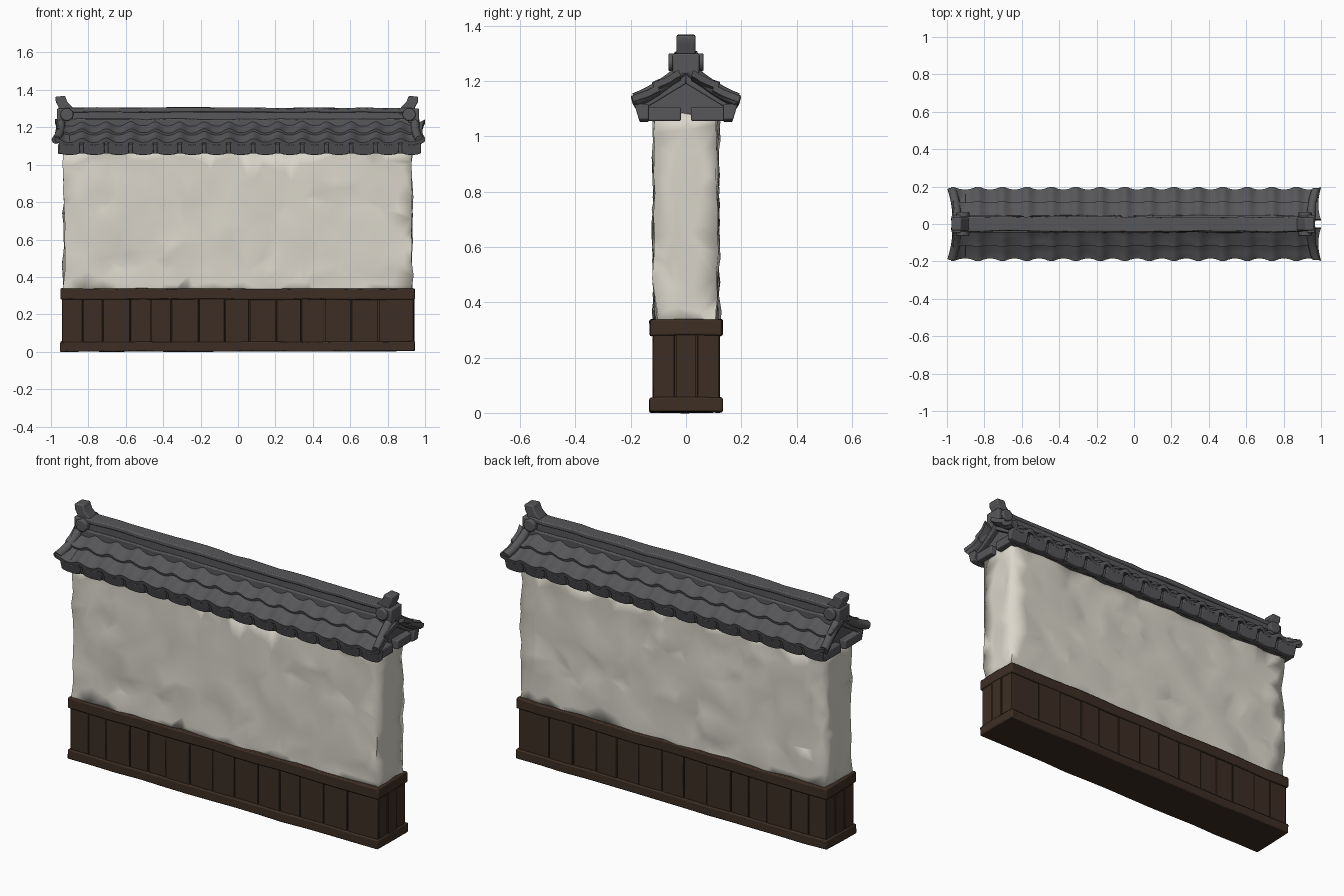
import bpy, bmesh, math, random
from mathutils import Vector, noise

if "Cube" in bpy.data.objects:
    bpy.data.objects.remove(bpy.data.objects["Cube"])

random.seed(4)
PITCH, X0, X1 = 0.131, -0.968, 0.985   # tile pitch, roof ends


def mat(name, rgb):
    m = bpy.data.materials.new(name)
    m.diffuse_color = (*rgb, 1)
    m.use_nodes = True
    m.node_tree.nodes["Principled BSDF"].inputs["Base Color"].default_value = m.diffuse_color
    return m


PLASTER = mat("plaster", (0.70, 0.67, 0.59))
WOOD = mat("dark_wood", (0.046, 0.027, 0.017))
TILE = mat("grey_tile", (0.095, 0.095, 0.102))


def finish(bm, name, material, angle=40, bevel=0):
    bmesh.ops.recalc_face_normals(bm, faces=bm.faces)
    me = bpy.data.meshes.new(name)
    bm.to_mesh(me)
    bm.free()
    me.materials.append(material)
    for p in me.polygons:
        p.use_smooth = True
    me.set_sharp_from_angle(angle=math.radians(angle))
    ob = bpy.data.objects.new(name, me)
    bpy.context.collection.objects.link(ob)
    if bevel:
        b = ob.modifiers.new("bevel", 'BEVEL')
        b.width, b.segments, b.limit_method = bevel, 2, 'ANGLE'
        b.angle_limit = math.radians(50)
    return ob


def add_box(bm, lo, hi):
    vs = bmesh.ops.create_cube(bm, size=1)["verts"]
    for v in vs:
        v.co = Vector([(a + b) / 2 + c * (b - a) for a, b, c in zip(lo, hi, v.co)])
    return vs


def slice_up(bm, lo, hi, step):
    for ax in range(3):
        n = max(1, round((hi[ax] - lo[ax]) / step))
        for i in range(1, n):
            co, no = Vector((0, 0, 0)), Vector((0, 0, 0))
            co[ax], no[ax] = lo[ax] + (hi[ax] - lo[ax]) * i / n, 1
            bmesh.ops.bisect_plane(bm, geom=bm.verts[:] + bm.edges[:] + bm.faces[:],
                                   plane_co=co, plane_no=no)


def roughen(bm, amp, freq):
    for v in bm.verts:
        v.co += amp * noise.noise_vector(v.co * freq)


def rough_box(name, lo, hi, material, step, amp, freq, bevel=0):
    bm = bmesh.new()
    add_box(bm, lo, hi)
    slice_up(bm, lo, hi, step)
    roughen(bm, amp, freq)
    return finish(bm, name, material, 40, bevel)


def add_prism(bm, pts, axis, a, b):
    """Extrude a 2D outline along x ('x': pts are y,z) or y ('y': pts are x,z)."""
    def put(p, t):
        return bm.verts.new((t, p[0], p[1]) if axis == 'x' else (p[0], t, p[1]))
    A, B = [put(p, a) for p in pts], [put(p, b) for p in pts]
    bm.faces.new(A)
    bm.faces.new(B[::-1])
    for i in range(len(pts)):
        j = (i + 1) % len(pts)
        bm.faces.new((A[i], B[i], B[j], A[j]))


# Lumpy plaster wall
wall = rough_box("plaster_wall", (-0.93, -0.113, 0.32), (0.93, 0.113, 1.08),
                 PLASTER, 0.04, 0.017, 9)
d = wall.modifiers.new("chisel", 'DECIMATE')
d.ratio = 0.3

# Wooden base: core, planks on all four sides, rails
bm = bmesh.new()
add_box(bm, (-0.93, -0.108, 0.005), (0.93, 0.108, 0.31))
finish(bm, "base_core", WOOD)
bm = bmesh.new()
x = -0.942
while x < 0.93:
    w = random.uniform(0.10, 0.15)
    e = 0.94 if x + w > 0.88 else x + w
    for s in (-1, 1):
        out = s * random.uniform(0.117, 0.123)
        add_box(bm, (x + 0.002, min(out, s * 0.1), 0.03), (e - 0.002, max(out, s * 0.1), 0.30))
    x = e
for s in (-1, 1):
    for i in range(3):
        out = s * random.uniform(0.938, 0.944)
        y = -0.117 + i * 0.078
        add_box(bm, (min(out, s * 0.9), y + 0.002, 0.03), (max(out, s * 0.9), y + 0.076, 0.30))
finish(bm, "base_planks", WOOD, bevel=0.003)
rough_box("bottom_rail", (-0.95, -0.131, 0.002), (0.945, 0.131, 0.054), WOOD, 0.15, 0.006, 5, 0.006)
rough_box("top_rail", (-0.95, -0.131, 0.28), (0.945, 0.131, 0.338), WOOD, 0.15, 0.006, 5, 0.006)

# Roof body under the tiles, with recessed gable ends
bm = bmesh.new()
add_prism(bm, [(0, 1.215), (0.09, 1.155), (0.172, 1.11), (0.160, 1.06),
               (-0.160, 1.06), (-0.172, 1.11), (-0.09, 1.155)], 'x', -0.925, 0.925)
finish(bm, "roof_body", TILE, 30)


def slope(t):
    """Roof line from ridge (t=0) to eave (t=1): y, z."""
    return 0.025 + 0.16 * t, 1.222 - 0.135 * t + 0.032 * t * t


# Wavy tile courses on both slopes
COURSES = [(0.0, 0.56, 0.014), (0.48, 1.0, 0.0)]
NX, NT = 150, 5
for s, side in ((-1, "front"), (1, "back")):
    for k, (t0, t1, lift) in enumerate(COURSES):
        bm = bmesh.new()
        rows = []
        for j in range(NT + 1):
            f = j / NT
            t, row = t0 + (t1 - t0) * f, []
            for i in range(NX + 1):
                x = X0 + (X1 - X0) * i / NX
                ph = (x + 0.966) / PITCH
                roll = (0.5 + 0.5 * math.cos(2 * math.pi * ph)) ** 1.6
                y, z = slope(t)
                y += 0.014 * f * roll * t
                z += lift * f + 0.022 * roll + 0.004 * noise.noise(Vector((x * 9, s + t * 5, k)))
                flare = max(0, abs(x) - 0.9) / 0.1
                z += 0.010 * flare * t
                xx = x + math.copysign(0.016 * flare * (2 * t - 1) ** 2, x)
                row.append(bm.verts.new((xx, s * y, z)))
            rows.append(row)
        for a, b in zip(rows, rows[1:]):
            for i in range(NX):
                bm.faces.new((a[i], a[i + 1], b[i + 1], b[i]))
        # thickness: skirt down from the sheet
        top = bm.faces[:]
        low = bmesh.ops.extrude_face_region(bm, geom=top, use_keep_orig=True)["geom"]
        for v in low:
            if isinstance(v, bmesh.types.BMVert):
                v.co.z -= 0.022
                v.co.y -= s * 0.006
        finish(bm, f"{side}_tile_course_{k + 1}", TILE, 50)

# Curved eave tiles hanging under each pan
bm = bmesh.new()
for s in (-1, 1):
    for k in range(15):
        a, b = -0.966 + k * PITCH + 0.009, -0.966 + (k + 1) * PITCH - 0.009
        b = min(b, 0.978)
        pts = []
        for i in range(7):
            u = i / 6
            sag = math.sin(math.pi * u) ** 0.6
            pts.append((a + (b - a) * u, 1.062 - 0.010 * sag))
        pts += [(b, 1.118), ((a + b) / 2, 1.104), (a, 1.118)]
        n0 = len(bm.verts)
        add_prism(bm, pts, 'y', s * 0.135, s * 0.170)
        bm.verts.ensure_lookup_table()
        for v in bm.verts[n0:]:
            if abs(v.co.y) > 0.15:
                v.co.y += s * (v.co.z - 1.06) * 0.3
finish(bm, "eave_tiles", TILE, 40, 0.004)


# Verge tiles along the gable edges
def tube(bm, path, r, n=8):
    rings = []
    for i, p in enumerate(path):
        d = (path[min(i + 1, len(path) - 1)] - path[max(i - 1, 0)]).normalized()
        u = Vector((1, 0, 0))
        w = d.cross(u).normalized()
        rings.append([bm.verts.new(p + r * (math.cos(2 * math.pi * q / n) * u
                                            + math.sin(2 * math.pi * q / n) * w)) for q in range(n)])
    for a, b in zip(rings, rings[1:]):
        for q in range(n):
            bm.faces.new((a[q], a[(q + 1) % n], b[(q + 1) % n], b[q]))
    bm.faces.new(rings[0])
    bm.faces.new(rings[-1][::-1])


bm = bmesh.new()
for e in (-1, 1):
    for s in (-1, 1):
        path = []
        for i in range(8):
            t = i / 7 * 1.06 - 0.06
            y, z = slope(t)
            path.append(Vector((e * (0.947 + 0.026 * t * t), s * y, z + 0.008 + 0.006 * t * t)))
        tube(bm, path, 0.024)
finish(bm, "verge_tiles", TILE, 50)

# Gable frame: sloping boards and bottom blocks with a centre gap
bm = bmesh.new()
for e in (-1, 1):
    for s in (-1, 1):
        add_prism(bm, [(0, 1.225), (s * 0.175, 1.125), (s * 0.165, 1.09), (0, 1.19)],
                  'x', e * 0.90, e * 0.955)
        add_prism(bm, [(s * 0.018, 1.105), (s * 0.15, 1.105), (s * 0.172, 1.115),
                       (s * 0.162, 1.056), (s * 0.018, 1.056)], 'x', e * 0.90, e * 0.962)
finish(bm, "gable_frame", TILE, 40, 0.005)

# Ridge: stacked courses with a worn cap
rough_box("ridge_base", (-0.94, -0.046, 1.19), (0.94, 0.046, 1.245), TILE, 0.09, 0.007, 8, 0.006)
rough_box("ridge_middle", (-0.93, -0.034, 1.24), (0.93, 0.034, 1.285), TILE, 0.09, 0.006, 8, 0.004)
rough_box("ridge_cap", (-0.93, -0.040, 1.28), (0.93, 0.040, 1.305), TILE, 0.09, 0.007, 7, 0.006)

# Ridge end ornaments: drum, block and upturned horn
bm = bmesh.new()
for e in (-1, 1):
    drum = [(e * 0.915 + 0.036 * math.cos(i * math.pi / 5),
             1.268 + 0.034 * math.sin(i * math.pi / 5)) for i in range(10)]
    add_prism(bm, drum, 'y', -0.064, 0.064)
    add_box(bm, (min(e * 0.91, e * 0.968), -0.048, 1.225), (max(e * 0.91, e * 0.968), 0.048, 1.30))
    horn = [(0.955, 1.27), (0.96, 1.31), (0.974, 1.335), (0.976, 1.364),
            (0.925, 1.368), (0.912, 1.335), (0.885, 1.308), (0.87, 1.27)]
    dx = -0.012 if e > 0 else 0
    add_prism(bm, [(e * (px + dx), pz) for px, pz in horn], 'y', -0.034, 0.034)
finish(bm, "ridge_end_ornaments", TILE, 40, 0.006)
